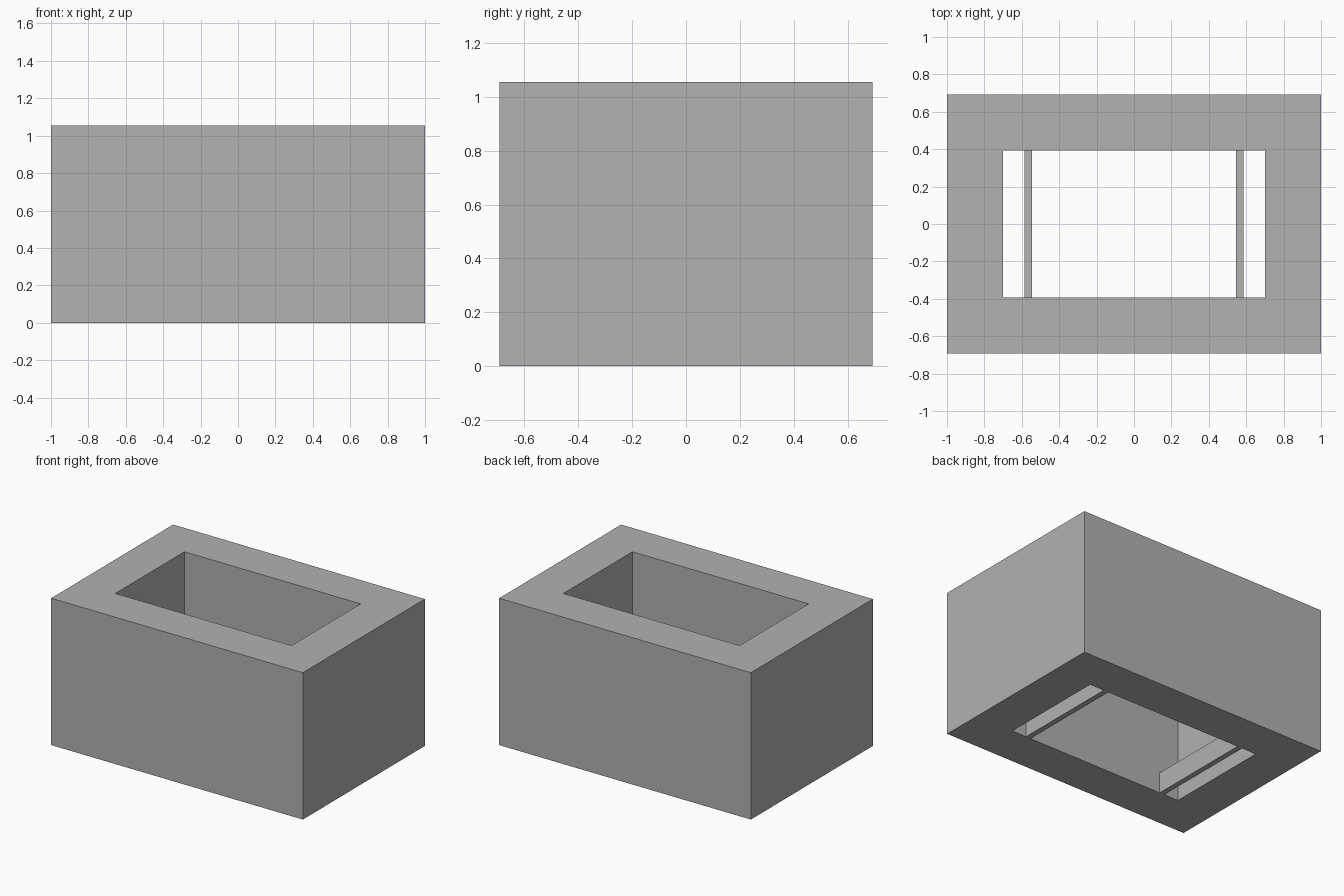
import bpy
import bmesh

HALF_X, HALF_Y, HEIGHT = 1.0, 0.692, 1.055
WALL = 0.3
BAR_X, BAR_WIDTH, BAR_HEIGHT = 0.566, 0.039, 0.15

cube = bpy.data.objects.get("Cube")
if cube:
    bpy.data.objects.remove(cube, do_unlink=True)

grey = bpy.data.materials.new("plain grey")
grey.use_nodes = True
grey.diffuse_color = (0.445, 0.445, 0.445, 1)
grey.node_tree.nodes["Principled BSDF"].inputs["Base Color"].default_value = grey.diffuse_color


def add_object(name, bm):
    bmesh.ops.recalc_face_normals(bm, faces=bm.faces)
    mesh = bpy.data.meshes.new(name)
    bm.to_mesh(mesh)
    bm.free()
    mesh.materials.append(grey)
    obj = bpy.data.objects.new(name, mesh)
    bpy.context.collection.objects.link(obj)
    return obj


def rectangle(bm, half_x, half_y):
    signs = ((-1, -1), (1, -1), (1, 1), (-1, 1))
    return [bm.verts.new((sx * half_x, sy * half_y, 0)) for sx, sy in signs]


# Thick four-sided wall around an opening that runs right through
bm = bmesh.new()
outer = rectangle(bm, HALF_X, HALF_Y)
inner = rectangle(bm, HALF_X - WALL, HALF_Y - WALL)
base = []
for i in range(4):
    j = (i + 1) % 4
    base.append(bm.faces.new((outer[i], outer[j], inner[j], inner[i])))
top = bmesh.ops.extrude_face_region(bm, geom=base, use_keep_orig=True)
top_verts = [v for v in top["geom"] if isinstance(v, bmesh.types.BMVert)]
bmesh.ops.translate(bm, verts=top_verts, vec=(0, 0, HEIGHT))
add_object("block_wall", bm)

# Two thin bars across the bottom of the opening
for side, name in ((1, "left_bar"), (-1, "right_bar")):
    bm = bmesh.new()
    bmesh.ops.create_cube(bm, size=1)
    bmesh.ops.scale(bm, verts=bm.verts, vec=(BAR_WIDTH, 2 * (HALF_Y - WALL), BAR_HEIGHT))
    bar = add_object(name, bm)
    bar.location = (side * BAR_X, 0, BAR_HEIGHT / 2)
